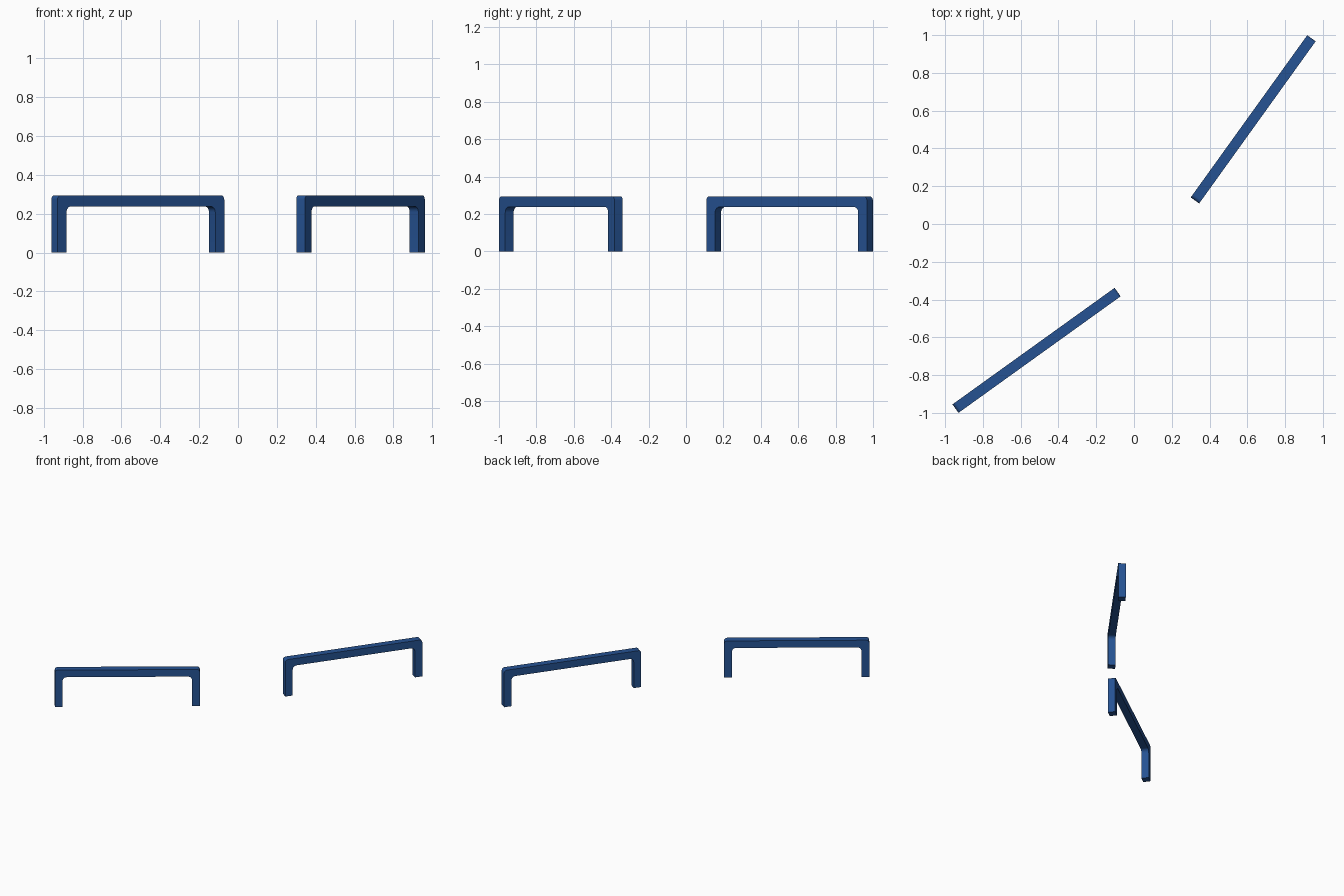
import bpy, bmesh, math
from mathutils import Vector

if "Cube" in bpy.data.objects:
    bpy.data.objects.remove(bpy.data.objects["Cube"])

L, W, H, T = 1.057, 0.055, 0.295, 0.057   # length, width, height, bar thickness
R_OUT, R_IN, SEG = 0.022, 0.03, 6

blue = bpy.data.materials.new("navy blue")
blue.diffuse_color = (0.019, 0.085, 0.29, 1)
blue.use_nodes = True
blue.node_tree.nodes["Principled BSDF"].inputs["Base Color"].default_value = blue.diffuse_color


def arc(cx, cz, r, a0, a1):
    """Points of a rounded corner, angles in degrees."""
    return [(cx + r * math.cos(math.radians(a0 + (a1 - a0) * i / SEG)),
             cz + r * math.sin(math.radians(a0 + (a1 - a0) * i / SEG)))
            for i in range(SEG + 1)]


def handle(name, x, y, angle):
    h, i = L / 2, L / 2 - T
    # right half of the outer and inner outline, then mirrored
    outer = [(h, 0)] + arc(h - R_OUT, H - R_OUT, R_OUT, 0, 90)
    inner = [(i, 0)] + arc(i - R_IN, H - T - R_IN, R_IN, 0, 90)
    outer += [(-px, pz) for px, pz in reversed(outer)]
    inner += [(-px, pz) for px, pz in reversed(inner)]
    bm = bmesh.new()
    rings = []
    for (ox, oz), (ix, iz) in zip(outer, inner):
        rings.append([bm.verts.new(p) for p in (
            (ox, -W / 2, oz), (ox, W / 2, oz), (ix, W / 2, iz), (ix, -W / 2, iz))])
    for a, b in zip(rings, rings[1:]):
        for k in range(4):
            n = (k + 1) % 4
            bm.faces.new((a[k], a[n], b[n], b[k]))
    # feet
    bm.faces.new(rings[0])
    bm.faces.new(rings[-1])
    bmesh.ops.recalc_face_normals(bm, faces=bm.faces)
    me = bpy.data.meshes.new(name)
    bm.to_mesh(me)
    bm.free()
    me.materials.append(blue)
    ob = bpy.data.objects.new(name, me)
    bpy.context.collection.objects.link(ob)
    ob.location = Vector((x, y, 0))
    ob.rotation_euler.z = math.radians(angle)
    # smooth the rounded corners, keep the long edges sharp
    bpy.ops.object.select_all(action='DESELECT')
    ob.select_set(True)
    bpy.context.view_layer.objects.active = ob
    bpy.ops.object.shade_smooth_by_angle(angle=math.radians(30))


handle("left_handle", -0.516, -0.669, 35.7)
handle("right_handle", 0.631, 0.554, 54.3)
